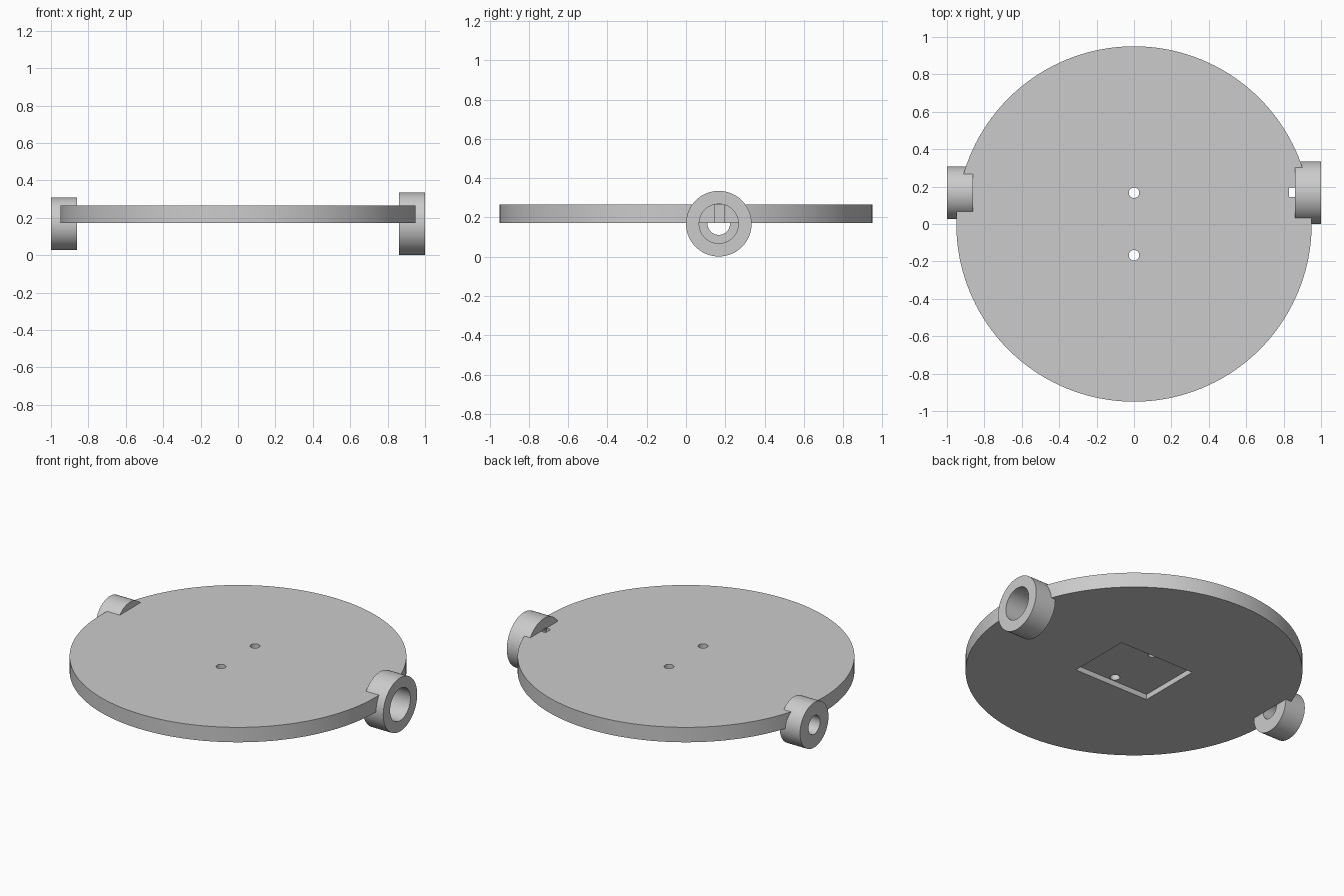
import bpy
from math import pi, radians

default = bpy.data.objects.get("Cube")
if default:
    bpy.data.objects.remove(default, do_unlink=True)

GREY = bpy.data.materials.new("plain_grey")
GREY.use_nodes = True
colour = (0.6, 0.6, 0.6, 1)
GREY.diffuse_color = colour
GREY.node_tree.nodes["Principled BSDF"].inputs["Base Color"].default_value = colour

RING_Y, RING_Z = 0.167, 0.168      # shared axle line of both rings
BOTTOM, TOP = 0.172, 0.265         # plate faces


def cylinder(name, radius, length, location, along_x=False, sides=96):
    bpy.ops.mesh.primitive_cylinder_add(
        vertices=sides, radius=radius, depth=length, location=location,
        rotation=(0, pi / 2 if along_x else 0, 0))
    obj = bpy.context.object
    obj.name = name
    obj.data.materials.append(GREY)
    return obj


def box(name, low, high):
    centre = [(a + b) / 2 for a, b in zip(low, high)]
    bpy.ops.mesh.primitive_cube_add(size=1, location=centre)
    obj = bpy.context.object
    obj.name = name
    obj.scale = [b - a for a, b in zip(low, high)]
    obj.data.materials.append(GREY)
    return obj


def cut(target, cutter):
    """Subtract the cutter from the target, then discard the cutter."""
    cutter.hide_render = True
    mod = target.modifiers.new("cut", 'BOOLEAN')
    mod.operation = 'DIFFERENCE'
    mod.solver = 'EXACT'
    mod.object = cutter
    bpy.context.view_layer.objects.active = target
    bpy.ops.object.modifier_apply(modifier=mod.name)
    bpy.data.objects.remove(cutter, do_unlink=True)


def smooth(obj):
    bpy.ops.object.select_all(action='DESELECT')
    obj.select_set(True)
    bpy.context.view_layer.objects.active = obj
    bpy.ops.object.shade_smooth_by_angle(angle=radians(30))


# Round plate
plate = cylinder("round_plate", 0.95, TOP - BOTTOM, (0, 0, (TOP + BOTTOM) / 2), sides=160)

# Shallow rectangular pocket underneath
cut(plate, box("pocket_cutter", (-0.26, -0.2, BOTTOM - 0.1), (0.26, 0.2, BOTTOM + 0.033)))

# Two screw holes
for y in (-0.167, 0.167):
    cut(plate, cylinder("screw_hole_cutter", 0.028, 1, (0, y, 0.2), sides=48))

# Side rings, with their bores carried through the plate rim
for name, side, outer, bore in (("left_ring", 1, 0.167, 0.1), ("right_ring", -1, 0.14, 0.057)):
    ring = cylinder(name, outer, 0.14, (side * 0.93, RING_Y, RING_Z), True)
    cut(ring, cylinder("bore_cutter", bore, 0.4, (side * 0.93, RING_Y, RING_Z), True, 64))
    cut(plate, cylinder("rim_cutter", bore, 0.2, (side * 0.96, RING_Y, RING_Z), True, 64))
    smooth(ring)

# Small slot beside the left ring
cut(plate, box("slot_cutter", (0.83, 0.145, 0), (0.865, 0.195, 0.4)))
smooth(plate)
